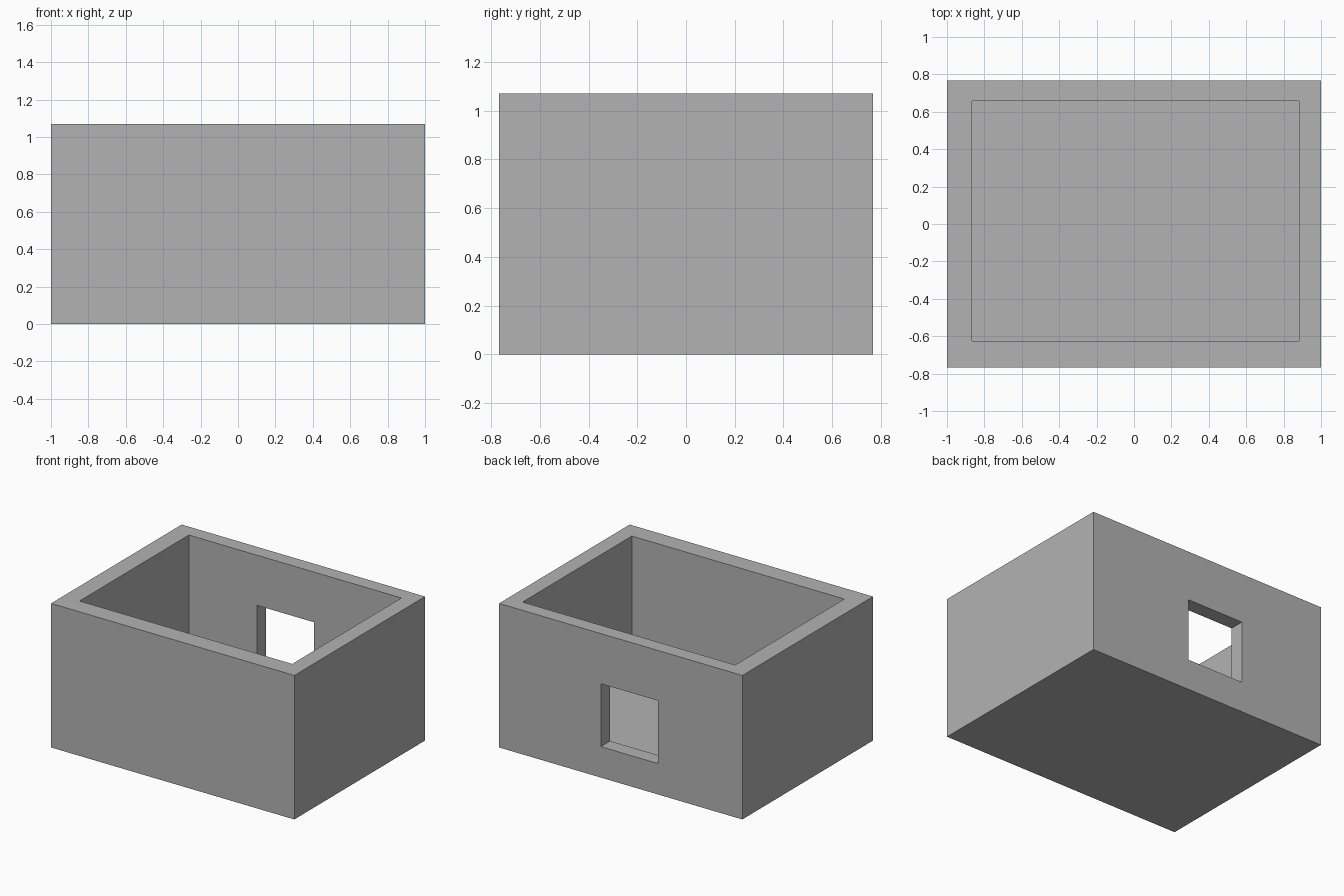
import bpy
from mathutils import Vector

if "Cube" in bpy.data.objects:
    bpy.data.objects.remove(bpy.data.objects["Cube"], do_unlink=True)

# Single plain grey
grey = bpy.data.materials.new("plain_grey")
grey.use_nodes = True
color = (0.45, 0.45, 0.45, 1)
grey.diffuse_color = color
grey.node_tree.nodes["Principled BSDF"].inputs["Base Color"].default_value = color


def box(name, low, high):
    """Box between two opposite corners."""
    low, high = Vector(low), Vector(high)
    bpy.ops.mesh.primitive_cube_add(size=1, location=(low + high) / 2)
    obj = bpy.context.object
    obj.name = name
    obj.scale = high - low
    bpy.ops.object.transform_apply(location=False, rotation=False, scale=True)
    obj.data.materials.append(grey)
    return obj


def cut(target, cutter):
    """Subtract the cutter from the target and discard it."""
    cutter.hide_render = True
    mod = target.modifiers.new(cutter.name, "BOOLEAN")
    mod.operation = "DIFFERENCE"
    mod.solver = "EXACT"
    mod.object = cutter
    bpy.context.view_layer.objects.active = target
    bpy.ops.object.modifier_apply(modifier=mod.name)
    bpy.data.objects.remove(cutter, do_unlink=True)


# Solid block that becomes the walls and floor
room = box("room_shell", (-1, -0.767, 0), (1, 0.767, 1.07))

# Open-topped interior with uneven wall thicknesses
cut(room, box("interior_cutter", (-0.865, -0.625, 0.12), (0.883, 0.658, 1.3)))

# Square window through the back wall
cut(room, box("window_cutter", (-0.305, 0.5, 0.23), (0.163, 0.9, 0.697)))
